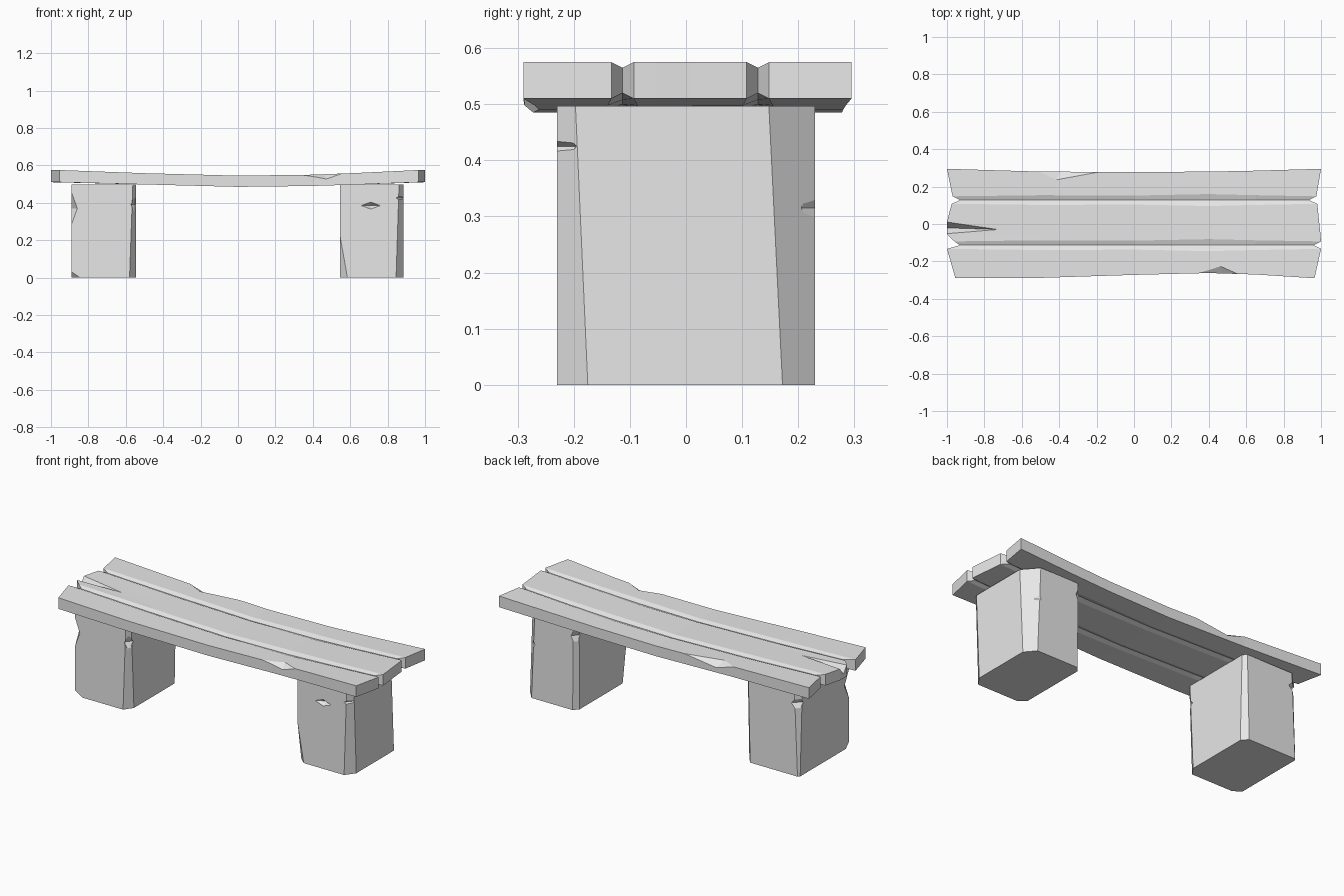
import bpy, bmesh
from mathutils import Vector

old = bpy.data.objects.get("Cube")
if old:
    bpy.data.objects.remove(old)

stone = bpy.data.materials.new("grey stone")
stone.use_nodes = True
grey = (0.8, 0.8, 0.8, 1)
stone.diffuse_color = grey
stone.node_tree.nodes["Principled BSDF"].inputs["Base Color"].default_value = grey


def finish(bm, name):
    bmesh.ops.recalc_face_normals(bm, faces=bm.faces)
    mesh = bpy.data.meshes.new(name)
    bm.to_mesh(mesh)
    bm.free()
    mesh.materials.append(stone)
    obj = bpy.data.objects.new(name, mesh)
    bpy.context.collection.objects.link(obj)
    return obj


def carve(obj, points):
    """Subtract the convex hull of some points."""
    bm = bmesh.new()
    bmesh.ops.convex_hull(bm, input=[bm.verts.new(p) for p in points])
    cutter = finish(bm, "chip_cutter")
    cutter.hide_render = True
    mod = obj.modifiers.new("chip", "BOOLEAN")
    mod.operation = "DIFFERENCE"
    mod.solver = "EXACT"
    mod.object = cutter
    bpy.context.view_layer.objects.active = obj
    bpy.ops.object.modifier_apply(modifier=mod.name)
    bpy.data.objects.remove(cutter)


def nick(obj, center, radii):
    """Carve a diamond shaped nick."""
    points = []
    for axis in range(3):
        for sign in (-1, 1):
            p = Vector(center)
            p[axis] += sign * radii[axis]
            points.append(p)
    carve(obj, points)


# Sagging slab: x, top, bottom, front edge, back edge, groove spread
stations = [
    (-1, .575, .51, -.29, .295, 1),
    (-.5, .558, .498, -.288, .28, 1.3),
    (0, .545, .485, -.272, .278, 1.2),
    (.4, .55, .49, -.262, .28, 1.6),
    (.65, .56, .498, -.27, .285, 1.3),
    (1, .575, .51, -.29, .295, 1),
]
# Across the slab: y, left end x, right end x, groove depth, groove centre
lanes = [
    (-.29, -.955, .965, 0, None),
    (-.133, -1, 1, 0, -.113),
    (-.113, -.93, .96, .01, None),
    (-.093, -.96, 1, 0, -.113),
    (-.055, -1, .997, 0, None),
    (.01, -1, .99, 0, None),
    (.108, -.975, .98, 0, .128),
    (.128, -.93, .935, .01, None),
    (.148, -.97, .975, 0, .128),
    (.295, -1, 1, 0, None),
]
bm = bmesh.new()
rings = []
for x, top, bottom, front, back, spread in stations:
    upper, lower = [], []
    for j, (y, left, right, depth, mid) in enumerate(lanes):
        px = left if x == -1 else right if x == 1 else x
        if j == 0:
            y = front
        elif j == len(lanes) - 1:
            y = back
        elif mid is not None:
            y = mid + (y - mid) * spread
        upper.append(bm.verts.new((px, y, top - depth)))
        lower.append(bm.verts.new((px, y, bottom + depth)))
    rings.append((upper, lower))
for (u0, l0), (u1, l1) in zip(rings, rings[1:]):
    for a, b in ((u0, u1), (l0, l1)):
        for j in range(len(lanes) - 1):
            bm.faces.new((a[j], a[j + 1], b[j + 1], b[j]))
    for j in (0, -1):
        bm.faces.new((u0[j], u1[j], l1[j], l0[j]))
for u, l in (rings[0], rings[-1]):
    for j in range(len(lanes) - 1):
        bm.faces.new((u[j], u[j + 1], l[j + 1], l[j]))
slab = finish(bm, "seat_slab")

# Chips along the long edges and a split in one end
carve(slab, [(.17, -.29, .56), (.46, -.215, .56), (.65, -.29, .575), (.48, -.29, .51)])
carve(slab, [(-.58, .3, .57), (-.42, .228, .562), (.0, .3, .555), (-.38, .3, .508)])
carve(slab, [(-1.02, .018, .582), (-1.02, -.058, .582), (-1.02, -.02, .53), (-.71, -.03, .568)])


def leg(name, x0, x1, corners):
    """Block with a slanted cut on each upright edge."""
    half, height = .23, .497
    bm = bmesh.new()
    bmesh.ops.create_cube(bm, size=1)
    for v in bm.verts:
        v.co = ((x0 + x1) / 2 + v.co.x * (x1 - x0), v.co.y * half * 2,
                (v.co.z + .5) * height)
    # side signs, cut width in x and y at the base, ratio at the top
    for sx, sy, dx, dy, ratio in corners:
        cx, cy = (x1 if sx > 0 else x0), sy * half
        p = Vector((cx - sx * dx, cy, 0))
        q = Vector((cx, cy - sy * dy, 0))
        r = Vector((cx - sx * dx * ratio, cy, height))
        normal = (q - p).cross(r - p).normalized()
        if normal.dot(Vector((sx, sy, 0))) < 0:
            normal.negate()
        cut = bmesh.ops.bisect_plane(bm, geom=bm.verts[:] + bm.edges[:] + bm.faces[:],
                                     plane_co=p, plane_no=normal, clear_outer=True)
        edges = [e for e in cut["geom_cut"] if isinstance(e, bmesh.types.BMEdge)]
        bmesh.ops.holes_fill(bm, edges=edges)
    return finish(bm, name)


left_leg = leg("left_leg", .545, .885, [
    (1, -1, .04, .055, .6), (1, 1, .05, .058, 1.42),
    (-1, -1, .04, .035, -1.2), (-1, 1, .025, .03, .8)])
right_leg = leg("right_leg", -.89, -.545, [
    (1, -1, .035, .05, .5), (1, 1, .03, .035, .6),
    (-1, -1, .045, .03, -15), (-1, 1, .01, .01, 3)])

# Nicks in the legs
nick(left_leg, (.71, -.232, .385), (.055, .03, .02))
nick(left_leg, (.88, -.23, .425), (.035, .04, .022))
nick(left_leg, (.84, .232, .315), (.03, .028, .048))
nick(left_leg, (.55, .23, .43), (.03, .04, .06))
nick(right_leg, (-.892, -.23, .37), (.033, .045, .09))
nick(right_leg, (-.55, -.22, .39), (.03, .04, .05))
nick(right_leg, (-.885, .23, .42), (.045, .045, .05))
